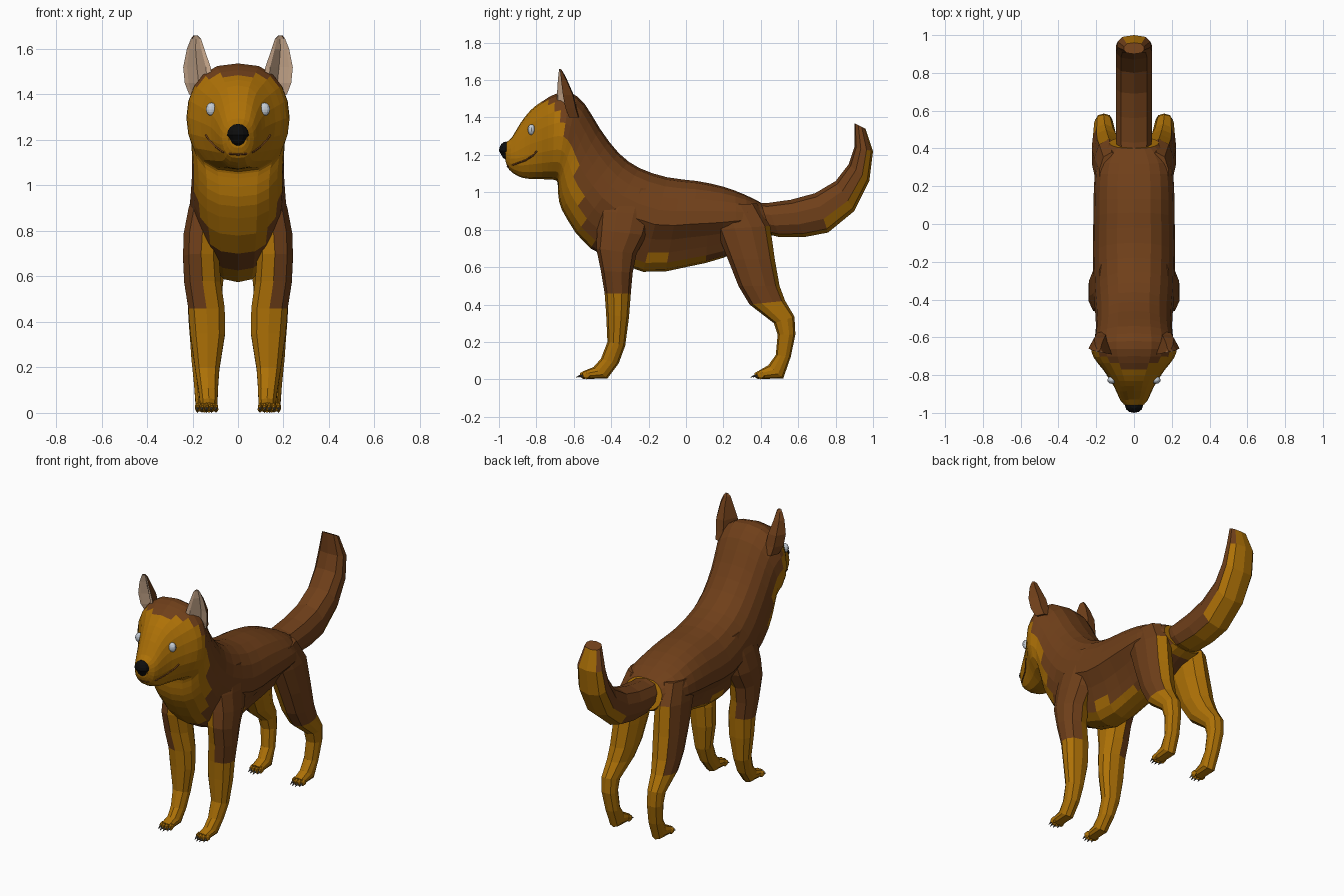
import bpy, bmesh
from math import sin, cos, pi, copysign
from mathutils import Vector, Matrix
from mathutils.bvhtree import BVHTree

if "Cube" in bpy.data.objects:
    bpy.data.objects.remove(bpy.data.objects["Cube"])


def material(name, rgb):
    m = bpy.data.materials.new(name)
    m.diffuse_color = (*rgb, 1)
    m.use_nodes = True
    m.node_tree.nodes["Principled BSDF"].inputs["Base Color"].default_value = m.diffuse_color
    return m


BROWN = material("brown_fur", (0.16, 0.05, 0.01))
TAN = material("tan_fur", (0.42, 0.165, 0.002))
CREAM = material("inner_ear", (0.62, 0.42, 0.28))
BLACK = material("black", (0.004, 0.004, 0.004))
EYE = material("eye_grey", (0.55, 0.6, 0.66))
CLAW = material("claw_grey", (0.08, 0.075, 0.07))


def finish(name, bm, mats, pick=None, mirror=False, recalc=True):
    if recalc:
        bmesh.ops.recalc_face_normals(bm, faces=bm.faces[:])
    bm.normal_update()
    if pick:
        for f in bm.faces:
            f.material_index = pick(f.calc_center_median(), f.normal)
    me = bpy.data.meshes.new(name)
    bm.to_mesh(me)
    bm.free()
    for m in mats:
        me.materials.append(m)
    ob = bpy.data.objects.new(name, me)
    bpy.context.collection.objects.link(ob)
    if mirror:
        ob.modifiers.new("mirror", 'MIRROR').use_mirror_merge = False
    return ob


def smooth_rings(rings, n):
    """Catmull-Rom interpolation between cross-sections."""
    out = []
    for i in range(len(rings) - 1):
        p = [rings[max(0, min(len(rings) - 1, i + d))] for d in (-1, 0, 1, 2)]
        for s in range(n):
            t = s / n
            out.append([0.5 * (2 * b + (c - a) * t + (2 * a - 5 * b + 4 * c - d) * t * t
                               + (3 * b - a - 3 * c + d) * t ** 3) for a, b, c, d in zip(*p)])
    return out + [list(rings[-1])]


def loft_points(point_rings):
    bm = bmesh.new()
    vs = [[bm.verts.new(p) for p in r] for r in point_rings]
    n = len(vs[0])
    for a, b in zip(vs, vs[1:]):
        for i in range(n):
            j = (i + 1) % n
            bm.faces.new((a[i], a[j], b[j], b[i]))
    bm.faces.new(vs[0][::-1])
    bm.faces.new(vs[-1])
    return bm


def loft(rings, seg, power=0.8):
    """Each ring: y,z of one end, y,z of other end, inner x, outer x, lower pinch."""
    pts = []
    for ay, az, by, bz, xi, xo, k in rings:
        row = []
        for i in range(seg):
            th = 2 * pi * i / seg
            t = (1 - cos(th)) / 2
            s = copysign(abs(sin(th)) ** power, sin(th))
            u = max(0, min(1, (t - 0.55) / 0.15))
            s *= 1 - 0.35 * k * u
            row.append(((xi + xo) / 2 + s * (xo - xi) / 2, ay + (by - ay) * t, az + (bz - az) * t))
        pts.append(row)
    return loft_points(pts)


# Head, neck and torso: top point, bottom point, half width, belly pinch
body = [(-.968, 1.262, -.965, 1.165, .04, 0), (-.93, 1.295, -.945, 1.12, .07, 0),
        (-.885, 1.37, -.895, 1.085, .092, 0), (-.83, 1.44, -.84, 1.072, .12, 0),
        (-.77, 1.485, -.77, 1.07, .165, 0), (-.70, 1.525, -.715, 1.068, .213, 0),
        (-.62, 1.535, -.69, 1.06, .227, 0), (-.54, 1.47, -.685, 1.03, .212, 0),
        (-.46, 1.34, -.678, .95, .203, 0), (-.36, 1.21, -.635, .855, .203, 0),
        (-.25, 1.13, -.51, .70, .212, .4), (-.1, 1.08, -.23, .575, .218, .9),
        (.06, 1.06, .0, .60, .215, 1), (.2, 1.03, .2, .65, .212, .8),
        (.32, .985, .34, .72, .195, .2), (.40, .945, .46, .77, .13, 0)]


def body_colour(c, n):
    if c.z > 1.07:
        return int(c.z < 1.475 and c.y < -.58 - (c.z - 1.1) * .35)
    return int(c.z < .66 or c.y < -.57 + (1.08 - c.z) * .2 or c.y > .43)


bm = loft(smooth_rings([(a, b, c, d, -w, w, k) for a, b, c, d, w, k in body], 2), 20, .76)
tree = BVHTree.FromBMesh(bm)
finish("body_and_head", bm, (BROWN, TAN), body_colour)


def on_face(x, z):
    return tree.ray_cast(Vector((x, -2, z)), Vector((0, 1, 0)))[0]


# Tail, tan on the underside
tail = [(.30, .95, .42, .78, .085), (.43, .942, .50, .76, .1), (.56, .96, .63, .76, .1),
        (.69, .995, .76, .785, .1), (.80, 1.06, .90, .90, .1), (.87, 1.15, .98, 1.06, .1),
        (.90, 1.24, 1.0, 1.22, .09), (.90, 1.37, .96, 1.34, .055)]
bm = loft([(a, b, c, d, -w, w, 0) for a, b, c, d, w in tail], 10, .7)
finish("tail", bm, (BROWN, TAN),
       lambda c, n: int(n.dot(Vector((0, .45 + max(0, c.y - .6), -.8)).normalized()) > .45))

# Legs: front point, back point, inner x, outer x
front = [(-.40, 1.05, -.16, 1.01, .06, .185), (-.47, .90, -.18, .88, .06, .222),
         (-.475, .80, -.21, .77, .07, .242),
         (-.48, .70, -.265, .67, .08, .245), (-.455, .58, -.285, .57, .072, .24),
         (-.435, .46, -.295, .46, .055, .222), (-.427, .35, -.305, .33, .055, .212),
         (-.42, .2, -.325, .18, .08, .19), (-.455, .11, -.36, .085, .087, .175),
         (-.495, .065, -.42, .005, .088, .168), (-.545, .045, -.53, .002, .09, .166)]
hind = [(.12, .93, .38, .94, .05, .185), (.16, .80, .45, .82, .05, .213),
        (.225, .64, .475, .64, .055, .225), (.28, .50, .50, .50, .07, .225),
        (.34, .40, .53, .42, .09, .22), (.47, .30, .58, .335, .11, .212),
        (.49, .24, .585, .24, .112, .207), (.48, .13, .56, .12, .108, .195),
        (.44, .075, .52, .005, .108, .188), (.39, .047, .405, .002, .11, .186)]
for name, rings in (("front", front), ("hind", hind)):
    back_limit, edge, side = (.45, .42, .14) if name == "hind" else (2, .47, .165)
    bm = loft([(*r, 0) for r in rings], 10)
    finish(name + "_legs", bm, (BROWN, TAN),
           lambda c, n: int(not (c.z > .85 or c.z > edge and c.x > side and n.y < back_limit)), True)

# Toes and claws
for name, y, x in (("front", -.545, .128), ("hind", .388, .148)):
    toes, claws = bmesh.new(), bmesh.new()
    for i, fwd in enumerate((.012, 0, 0, .012)):
        tx = x + (i - 1.5) * .0205
        bmesh.ops.create_icosphere(toes, subdivisions=1, radius=1, matrix=Matrix.Translation(
            (tx, y + fwd, .023)) @ Matrix.Diagonal((.0125, .026, .023, 1)))
        bmesh.ops.create_cone(claws, cap_ends=True, segments=5, radius1=.008, radius2=.001, depth=.03,
                              matrix=Matrix.Translation((tx, y + fwd - .028, .016))
                              @ Matrix.Rotation(pi / 2 + .35, 4, 'X'))
    finish(name + "_toes", toes, (TAN,), mirror=True)
    finish(name + "_claws", claws, (CLAW,), mirror=True)

# Ears: z, inner x, outer x, inner front y, outer front y, back y; hollow front
rows = []
for z, xi, xo, yi, yo, yb in ((1.40, .13, .215, -.66, -.625, -.57), (1.45, .112, .234, -.69, -.645, -.585),
                              (1.52, .12, .241, -.69, -.658, -.60), (1.60, .148, .225, -.685, -.668, -.635),
                              (1.645, .163, .207, -.68, -.672, -.658), (1.66, .178, .196, -.679, -.677, -.67)):
    w, m = xo - xi, yo + (yb - yo) * .45
    rows.append([(xi, yi, z), (xi + .18 * w, yi + .006, z), (xi + w * .5, m, z), (xi + .86 * w, yo + .004, z),
                 (xo, yo, z), (xi + .75 * w, yb - .005, z), (xi + .3 * w, yb, z)])
finish("ears", loft_points(rows), (BROWN, CREAM),
       lambda c, n: int(n.y < -.1 and c.z < 1.655), True, recalc=False)

# Eyes
bm = bmesh.new()
hit = on_face(.115, 1.335)
bmesh.ops.create_uvsphere(bm, u_segments=12, v_segments=8, radius=1, matrix=Matrix.Translation(
    hit + Vector((.002, 0, 0))) @ Matrix.Diagonal((.024, .02, .029, 1)))
finish("eyes", bm, (EYE,), mirror=True)

# Nose: rounded, narrower below
bm = bmesh.new()
bmesh.ops.create_uvsphere(bm, u_segments=12, v_segments=8, radius=1, matrix=Matrix.Translation(
    (0, -.962, 1.222)) @ Matrix.Diagonal((.048, .038, .049, 1)))
for v in bm.verts:
    if v.co.z < 1.21:
        v.co.x *= .85
        v.co.y += .008
finish("nose", bm, (BLACK,))

# Mouth line laid on the muzzle
half = [(0, 1.137), (.035, 1.14), (.07, 1.15), (.1, 1.172), (.125, 1.197), (.142, 1.222)]
path = [on_face(x, z) for x, z in [(-x, z) for x, z in half[:0:-1]] + half]
cu = bpy.data.curves.new("mouth", 'CURVE')
cu.dimensions = '3D'
cu.bevel_depth = .005
cu.bevel_resolution = 0
sp = cu.splines.new('POLY')
sp.points.add(len(path) - 1)
for p, co in zip(sp.points, path):
    p.co = (*co, 1)
cu.materials.append(BROWN)
bpy.context.collection.objects.link(bpy.data.objects.new("mouth", cu))
